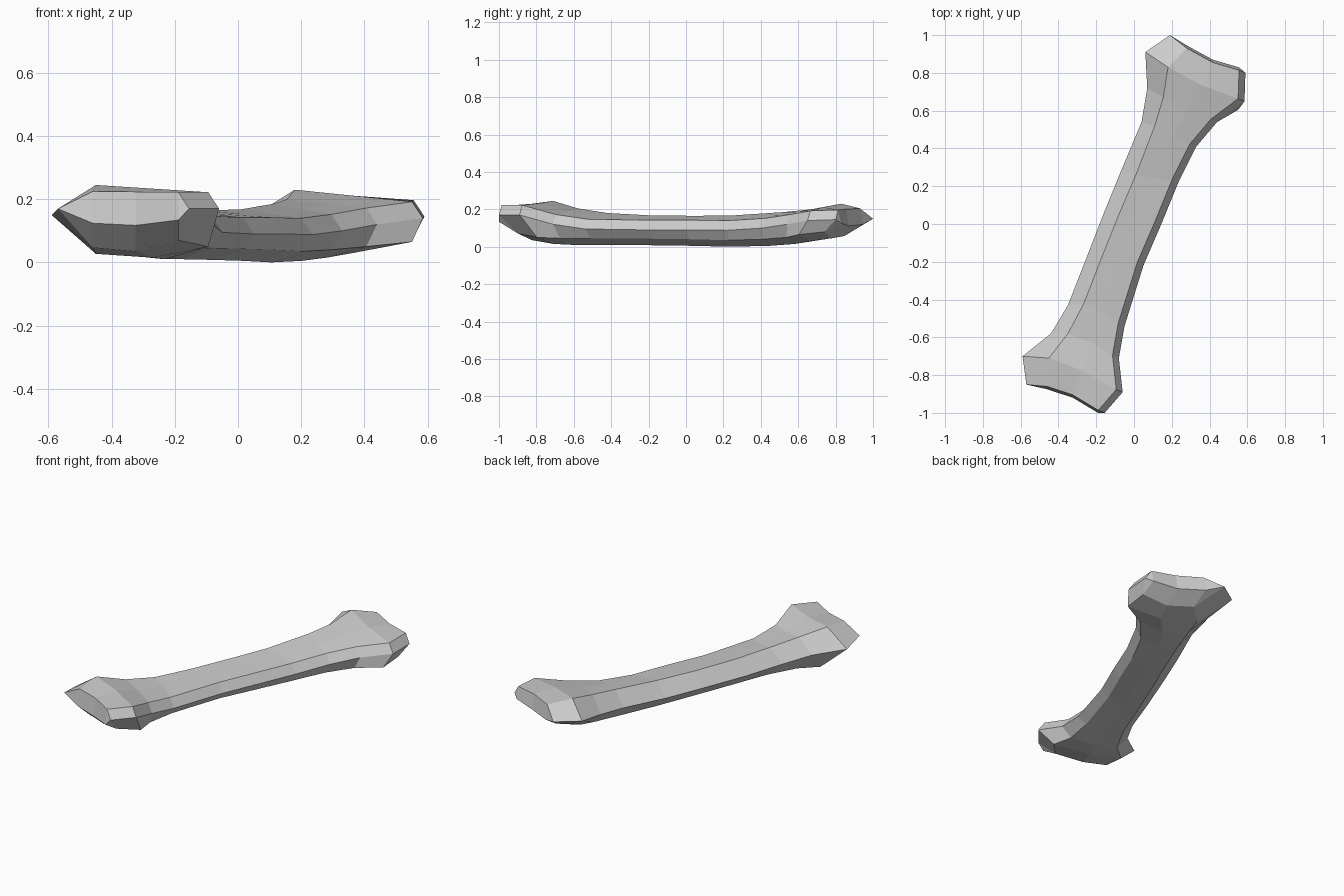
import bpy, bmesh
from mathutils import Vector

if "Cube" in bpy.data.objects:
    bpy.data.objects.remove(bpy.data.objects["Cube"])

# Stations from front end to back end:
# left edge xyz, top-left ridge xyz, right edge xyz, underside height
STATIONS = [
    (-.57, -.85, .17, -.46, -.86, .225, -.155, -1.0, .17, .035),
    (-.59, -.70, .15, -.45, -.71, .245, -.06, -.89, .17, .015),
    (-.44, -.58, .12, -.35, -.58, .205, -.08, -.71, .12, .01),
    (-.35, -.43, .10, -.265, -.42, .18, -.05, -.54, .095, .01),
    (-.26, -.20, .09, -.18, -.20, .168, .05, -.22, .09, .008),
    (-.155, .07, .09, -.08, .05, .165, .145, 0, .09, .005),
    (-.065, .29, .09, .01, .26, .168, .235, .22, .088, 0),
    (.04, .54, .10, .11, .52, .185, .33, .41, .10, .005),
    (.07, .72, .12, .155, .67, .20, .44, .54, .12, .015),
    (.06, .91, .155, .18, .83, .23, .585, .65, .14, .03),
    (.19, 1.0, .15, .28, .93, .205, .59, .80, .145, .045),
]

bm = bmesh.new()


def section(row, pull):
    """Eight-point section: left, three on top, right, three underneath."""
    left, ridge, right = Vector(row[0:3]), Vector(row[3:6]), Vector(row[6:9])
    zb = row[9]
    top_r = right + Vector((-.034, .014, .052))
    top_c = (ridge + top_r) / 2
    top_c.y *= .98

    def under(p, z):
        return Vector((p.x, p.y * pull, z))

    return [left, ridge, top_c, top_r, right,
            under(top_r, zb + .035), under(top_c, zb), under(ridge, zb + .012)]


def cap(ring, outward):
    """Close an end with a horizontal crease across its middle."""
    l, t1, t2, t3, r, b3, b2, b1 = ring
    mids = []
    for t, b in ((t1, b1), (t2, b2), (t3, b3)):
        y = t.co.y + .015 * outward
        mids.append(bm.verts.new((t.co.x, y, (t.co.z + b.co.z) / 2 - .012)))
    m1, m2, m3 = mids
    for tri in ((l, t1, m1), (l, m1, b1), (t3, r, m3), (r, b3, m3)):
        bm.faces.new(tri)
    for a, b, c, d in ((t1, t2, m2, m1), (t2, t3, m3, m2),
                       (m1, m2, b2, b1), (m2, m3, b3, b2)):
        bm.faces.new((a, b, c, d))


# Shaft and knobbed ends, lofted through the sections
last = len(STATIONS) - 1
rings = []
for i, row in enumerate(STATIONS):
    pull = .91 if i in (0, 1, last - 1, last) else .97
    rings.append([bm.verts.new(p) for p in section(row, pull)])
for a, b in zip(rings, rings[1:]):
    for k in range(8):
        n = (k + 1) % 8
        bm.faces.new((a[k], a[n], b[n], b[k]))
cap(rings[0], -1)
cap(rings[-1], 1)
bmesh.ops.recalc_face_normals(bm, faces=bm.faces)

mesh = bpy.data.meshes.new("bone")
bm.to_mesh(mesh)
bm.free()
bone = bpy.data.objects.new("bone", mesh)
bpy.context.collection.objects.link(bone)
